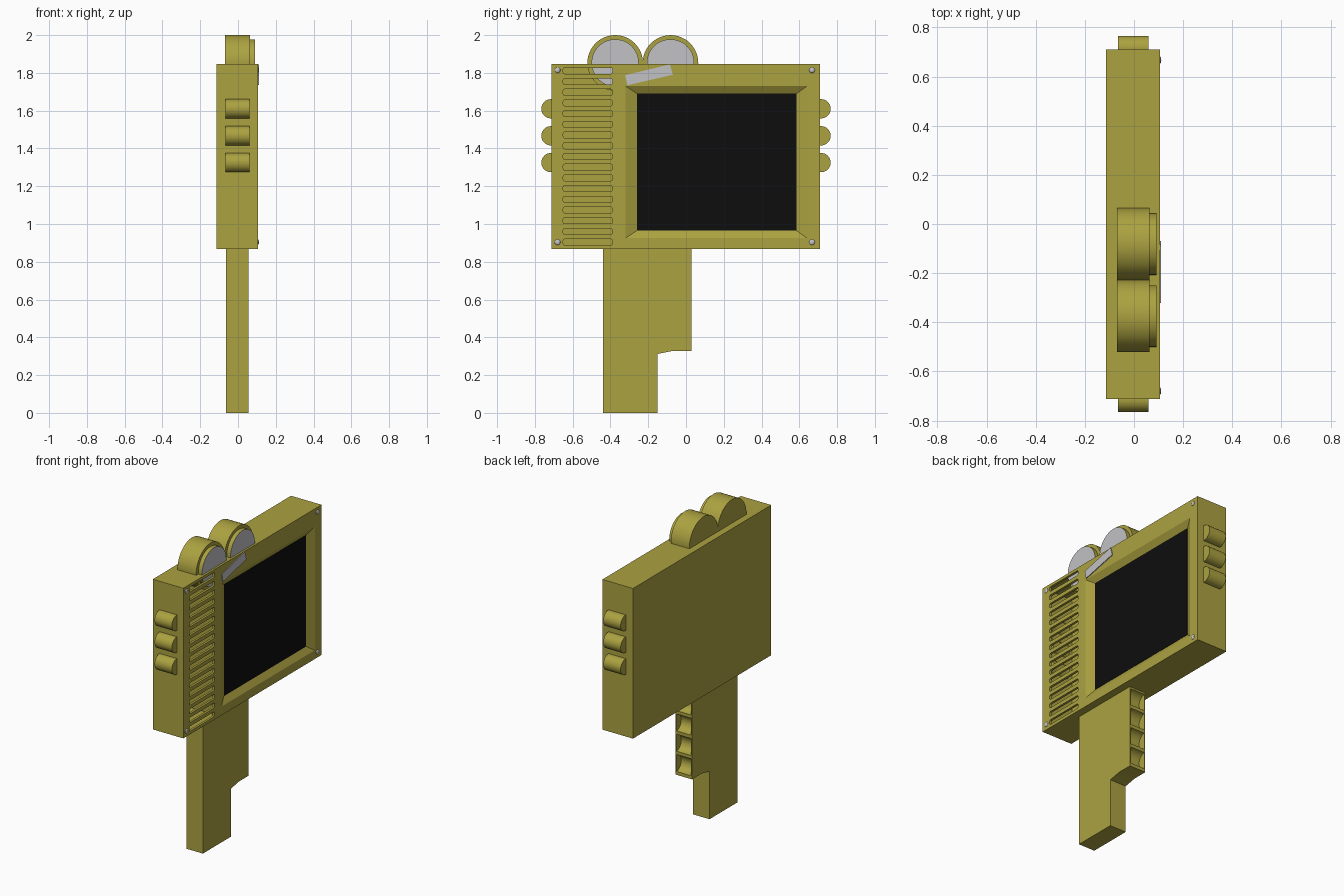
import bpy, bmesh
from mathutils import Matrix, Vector
from math import pi

if "Cube" in bpy.data.objects:
    bpy.data.objects.remove(bpy.data.objects["Cube"], do_unlink=True)


def material(name, r, g, b):
    m = bpy.data.materials.new(name)
    m.use_nodes = True
    m.diffuse_color = (r, g, b, 1)
    m.node_tree.nodes["Principled BSDF"].inputs["Base Color"].default_value = (r, g, b, 1)
    return m


olive = material("olive", 0.41, 0.36, 0.052)
grey = material("light_grey", 0.54, 0.54, 0.56)
black = material("screen_black", 0.004, 0.004, 0.004)


def finish(name, bm, *mats):
    bmesh.ops.recalc_face_normals(bm, faces=bm.faces)
    me = bpy.data.meshes.new(name)
    bm.to_mesh(me)
    bm.free()
    ob = bpy.data.objects.new(name, me)
    bpy.context.collection.objects.link(ob)
    for m in mats:
        me.materials.append(m)
    return ob


def activate(ob):
    bpy.ops.object.select_all(action='DESELECT')
    ob.select_set(True)
    bpy.context.view_layer.objects.active = ob


def smooth(ob):
    activate(ob)
    bpy.ops.object.shade_smooth_by_angle()
    return ob


def add_box(bm, lo, hi):
    lo, hi = Vector(lo), Vector(hi)
    mat = Matrix.Translation((lo + hi) / 2) @ Matrix.Diagonal((*(hi - lo), 1))
    return bmesh.ops.create_cube(bm, size=1, matrix=mat)["verts"]


def add_cylinder(bm, x0, x1, y, z, r, segments=48):
    # Cylinder lying along x
    mat = Matrix.Translation(((x0 + x1) / 2, y, z)) @ Matrix.Rotation(pi / 2, 4, 'Y')
    bmesh.ops.create_cone(bm, cap_ends=True, segments=segments, radius1=r,
                          radius2=r, depth=x1 - x0, matrix=mat)


def add_prism(bm, points, x0, x1):
    # Side profile of (y, z) points extruded along x
    face = bm.faces.new([bm.verts.new((x0, y, z)) for y, z in points])
    ext = bmesh.ops.extrude_face_region(bm, geom=[face])["geom"]
    bmesh.ops.translate(bm, vec=(x1 - x0, 0, 0),
                        verts=[g for g in ext if isinstance(g, bmesh.types.BMVert)])


def cut(ob, bm):
    cutter = finish("cutter", bm, olive)
    cutter.hide_render = True
    mod = ob.modifiers.new("cut", 'BOOLEAN')
    mod.operation = 'DIFFERENCE'
    mod.solver = 'EXACT'
    mod.object = cutter
    activate(ob)
    bpy.ops.object.modifier_apply(modifier=mod.name)
    bpy.data.objects.remove(cutter, do_unlink=True)


FRONT = 0.105   # plane of the screen side

# Hollow case
bm = bmesh.new()
add_box(bm, (-0.115, -0.713, 0.868), (FRONT, 0.71, 1.846))
case = finish("case", bm, olive)
bm = bmesh.new()
add_box(bm, (-0.1, -0.69, 0.882), (0.09, -0.36, 1.832))
cut(case, bm)

# Vent slots opening into the hollow
bm = bmesh.new()
for i in range(17):
    z = 0.904 + i * 0.0567
    verts = add_box(bm, (0.07, -0.65, z - 0.016), (0.13, -0.39, z + 0.016))
    edges = {e for v in verts for e in v.link_edges
             if abs(e.verts[0].co.x - e.verts[1].co.x) > 0.01}
    bmesh.ops.bevel(bm, geom=list(edges), offset=0.008, segments=2,
                    affect='EDGES', profile=0.5)
cut(case, bm)

# Sloped screen recess, its cutter carried on past the front plane
DEPTH = 0.025
bm = bmesh.new()
rings = []
for t in (0, 2):
    y0, y1 = -0.26 - 0.06 * t, 0.585 + 0.055 * t
    z0, z1 = 0.965 - 0.04 * t, 1.69 + 0.04 * t
    x = FRONT - DEPTH + DEPTH * t
    rings.append([bm.verts.new((x, y, z)) for y, z in
                  ((y0, z0), (y1, z0), (y1, z1), (y0, z1))])
for ring in rings:
    bm.faces.new(ring)
for i in range(4):
    j = (i + 1) % 4
    bm.faces.new((rings[0][i], rings[0][j], rings[1][j], rings[1][i]))
cut(case, bm)

# Screen
bm = bmesh.new()
add_box(bm, (FRONT - DEPTH - 0.002, -0.26, 0.965), (FRONT - DEPTH + 0.002, 0.585, 1.69))
finish("screen", bm, black)

# Slanted label plate
bm = bmesh.new()
add_prism(bm, [(-0.322, 1.788), (-0.085, 1.845), (-0.07, 1.79), (-0.31, 1.735)],
          FRONT - 0.001, FRONT + 0.005)
finish("label_plate", bm, grey)

# Corner screws
bm = bmesh.new()
for y in (-0.68, 0.667):
    for z in (0.904, 1.815):
        mat = Matrix.Translation((FRONT, y, z)) @ Matrix.Diagonal((0.4, 1, 1, 1))
        bmesh.ops.create_uvsphere(bm, u_segments=16, v_segments=10, radius=0.015, matrix=mat)
smooth(finish("corner_screws", bm, grey))

# Side buttons, three on each end
for name, y in (("near_buttons", -0.715), ("far_buttons", 0.715)):
    bm = bmesh.new()
    for z in (1.325, 1.467, 1.61):
        add_cylinder(bm, -0.065, 0.06, y, z, 0.051, 32)
    smooth(finish(name, bm, olive))

# Twin drums on top, each with a pale disc on its front
for name, y in (("near", -0.375), ("far", -0.082)):
    bm = bmesh.new()
    add_cylinder(bm, -0.07, 0.064, y, 1.853, 0.147)
    smooth(finish(name + "_drum", bm, olive))
    bm = bmesh.new()
    add_cylinder(bm, 0.05, 0.091, y, 1.853, 0.125)
    disc = finish(name + "_disc", bm, olive, grey)
    for p in disc.data.polygons:
        p.material_index = int(p.normal.x > 0.9)
    smooth(disc)

# Handle with a stepped foot and finger scoops
bm = bmesh.new()
add_prism(bm, [(-0.44, 0), (-0.152, 0), (-0.152, 0.312), (-0.07, 0.328),
               (0.028, 0.328), (0.028, 0.88), (-0.44, 0.88)], -0.063, 0.055)
handle = finish("handle", bm, olive)
bm = bmesh.new()
for i in range(4):
    add_cylinder(bm, -0.056, 0.048, 0.036, 0.405 + i * 0.132, 0.056, 32)
cut(handle, bm)
smooth(handle)
